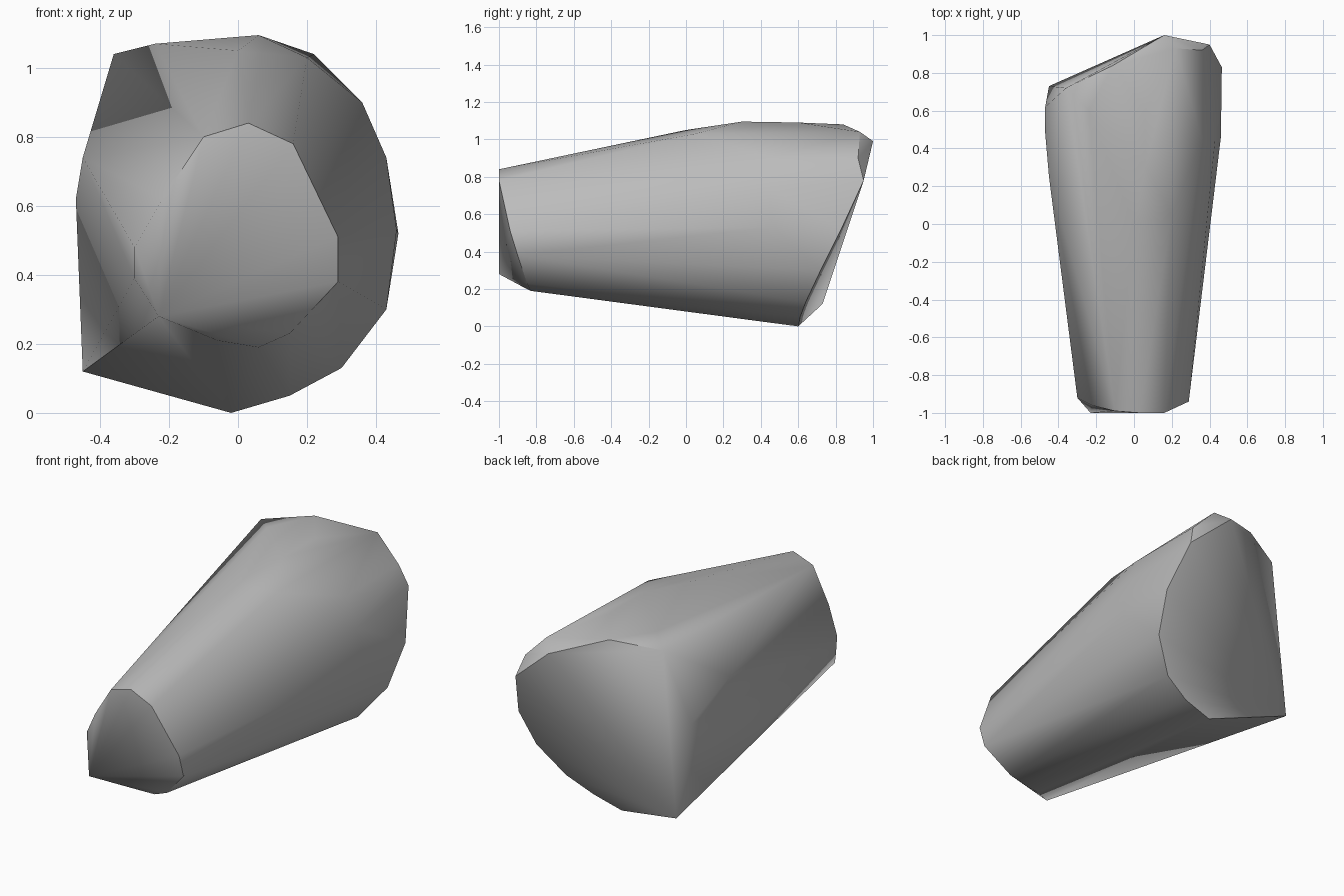
import bpy
import bmesh
from math import radians


def remove_default_cube():
    cube = bpy.data.objects.get("Cube")
    if cube:
        bpy.data.objects.remove(cube, do_unlink=True)


def make_material(name, rgb):
    material = bpy.data.materials.new(name)
    material.use_nodes = True
    colour = (*rgb, 1.0)
    material.diffuse_color = colour
    material.node_tree.nodes["Principled BSDF"].inputs["Base Color"].default_value = colour
    return material


def make_hull(name, rings, material, sharp_angle):
    """Wrap a tight convex skin around the given cross-section rings."""
    mesh = bpy.data.meshes.new(name)
    bm = bmesh.new()
    for ring in rings:
        for point in ring:
            bm.verts.new(point)
    result = bmesh.ops.convex_hull(bm, input=bm.verts[:], use_existing_faces=False)
    # Drop the points that ended up inside the skin
    unused = [v for v in bm.verts if not v.link_faces]
    bmesh.ops.delete(bm, geom=unused, context="VERTS")
    bmesh.ops.recalc_face_normals(bm, faces=bm.faces[:])
    bm.to_mesh(mesh)
    bm.free()
    mesh.materials.append(material)
    obj = bpy.data.objects.new(name, mesh)
    bpy.context.collection.objects.link(obj)
    bpy.ops.object.select_all(action="DESELECT")
    obj.select_set(True)
    bpy.context.view_layer.objects.active = obj
    bpy.ops.object.shade_smooth_by_angle(angle=sharp_angle)
    return obj


remove_default_cube()
grey = make_material("plain grey", (0.5, 0.5, 0.5))

# Narrow front end, clockwise from its pointed lower corner
front_rim = [
    (-.23, -1, .28), (-.3, -.91, .39), (-.3, -.92, .48), (-.22, -.96, .62),
    (-.1, -.99, .8), (.03, -1, .84), (.16, -1, .78), (.29, -.94, .51),
    (.29, -.9, .38), (.15, -.85, .23), (.06, -.83, .19), (-.06, -.87, .21),
]

# Swelling of the body, from the right flank over the top to the left flank
body_swell = [
    (-.47, .48, .62), (-.45, .25, .74), (-.24, .6, 1.07), (0, 0, 1.05),
    (.06, .3, 1.095), (.06, .6, 1.09), (.2, .05, 1.03),
    (.36, .45, .9), (.43, .45, .74), (.46, .46, .53),
]

# Slanted back end, clockwise from its sharp lower corner
back_rim = [
    (-.45, .73, .12), (-.47, .62, .62), (-.36, .72, 1.04), (-.11, .84, 1.08),
    (.16, 1, .99), (.22, .93, 1.04), (.36, .92, .9), (.4, .95, .78),
    (.465, .83, .52), (.43, .72, .3), (.3, .64, .13), (.15, .61, .05), (-.02, .6, 0),
]

make_hull("tapered_body", [front_rim, body_swell, back_rim], grey, radians(45))
